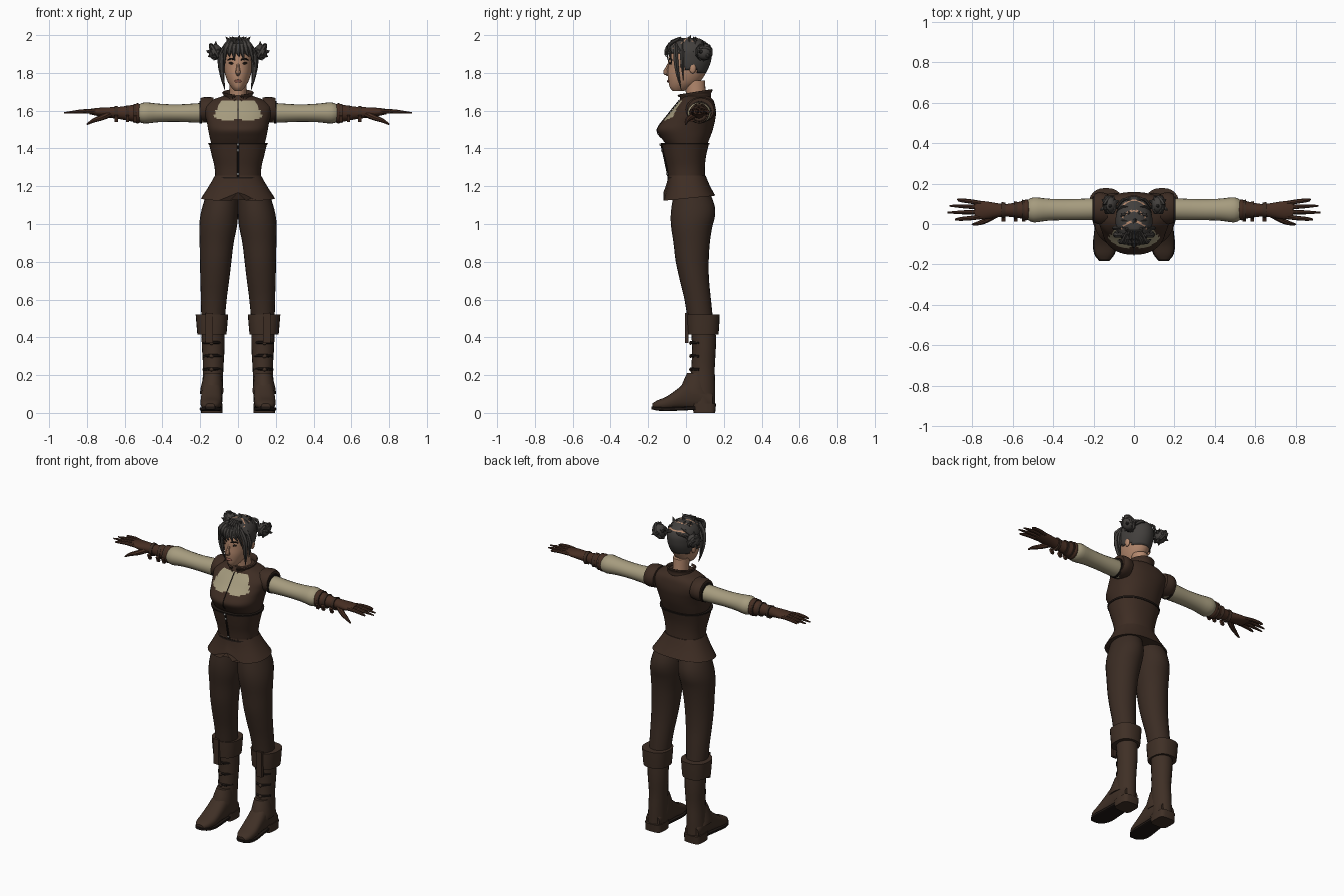
import bpy, bmesh, math, random
from mathutils import Vector, Matrix

random.seed(4)


def mat(name, *c):
    m = bpy.data.materials.new(name)
    m.diffuse_color = (*c, 1)
    return m


PANTS = mat("trouser_brown", .043, .025, .017)
VEST = mat("vest_leather", .048, .026, .017)
BOOT = mat("boot_leather", .050, .029, .019)
GLOVE = mat("glove_leather", .062, .027, .016)
SHIRT = mat("cream_cloth", .38, .33, .21)
SKIN = mat("skin", .46, .25, .155)
HAIR = mat("dark_hair", .055, .050, .046)
DARK = mat("dark_trim", .014, .009, .007)
METAL = mat("metal", .30, .30, .29)
LIPS = mat("lips", .26, .10, .07)


def finish(bm, name, mats, mirror=False, thick=0, angle=40):
    mats = mats if isinstance(mats, (list, tuple)) else [mats]
    bmesh.ops.recalc_face_normals(bm, faces=bm.faces[:])
    me = bpy.data.meshes.new(name)
    bm.to_mesh(me)
    bm.free()
    for m in mats:
        me.materials.append(m)
    for p in me.polygons:
        p.use_smooth = True
    me.set_sharp_from_angle(angle=math.radians(angle))
    ob = bpy.data.objects.new(name, me)
    bpy.context.collection.objects.link(ob)
    if thick:
        s = ob.modifiers.new("thickness", 'SOLIDIFY')
        s.thickness = thick
    if mirror:
        ob.modifiers.new("mirror", 'MIRROR')
    return ob


def smooth_rings(rings, sub):
    out = []
    for i in range(len(rings) - 1):
        p = [rings[min(max(i + k, 0), len(rings) - 1)] for k in (-1, 0, 1, 2)]
        for s in range(sub):
            t = s / sub
            out.append([.5 * (2*b + (c-a)*t + (2*a-5*b+4*c-d)*t*t + (3*b-a-3*c+d)*t**3)
                        for a, b, c, d in zip(*p)])
    return out + [rings[-1]]


def skin_rings(bm, loops, cap=True):
    vs = [[bm.verts.new(p) for p in l] for l in loops]
    n = len(vs[0])
    for a, b in zip(vs, vs[1:]):
        for j in range(n):
            bm.faces.new((a[j], a[(j+1) % n], b[(j+1) % n], b[j]))
    if cap:
        bm.faces.new(vs[0])
        bm.faces.new(vs[-1])


def loft(name, rings, mats, axis='z', n=20, power=2, sub=3, cap=True, mirror=False,
         warp=None, keep=None, paint=None, thick=0):
    """Rings are (position, centre a, centre b, radius a, radius b)."""
    loops = []
    for t, ca, cb, ra, rb in smooth_rings(rings, sub):
        loop = []
        for j in range(n):
            c, s = math.cos(2*math.pi*j/n), math.sin(2*math.pi*j/n)
            a = ca + ra * math.copysign(abs(c)**(2/power), c)
            b = cb + rb * math.copysign(abs(s)**(2/power), s)
            p = Vector({'x': (t, a, b), 'y': (a, t, b), 'z': (a, b, t)}[axis])
            loop.append(warp(p) if warp else p)
        loops.append(loop)
    bm = bmesh.new()
    skin_rings(bm, loops, cap)
    if keep:
        bad = [f for f in bm.faces if not keep(f.calc_center_median())]
        bmesh.ops.delete(bm, geom=bad, context='FACES')
    if paint:
        for f in bm.faces:
            f.material_index = paint(f.calc_center_median())
    return finish(bm, name, mats, mirror, thick)


def body(rows):
    """(z, front y, back y, half width) to rings centred on x = 0."""
    return [(z, 0, (f+b)/2, w, (b-f)/2) for z, f, b, w in rows]


def tube(name, pts, radii, m, n=8, flat=1, mirror=False, sub=3):
    path = smooth_rings([(*p, r) for p, r in zip(pts, radii)], sub)
    pos = [Vector(p[:3]) for p in path]
    loops = []
    for i, p in enumerate(pos):
        t = (pos[min(i+1, len(pos)-1)] - pos[max(i-1, 0)]).normalized()
        u = t.cross(Vector((0, 1, 0)) if abs(t.y) < .85 else Vector((1, 0, 0))).normalized()
        v = t.cross(u)
        r = max(path[i][3], .0008)
        loops.append([p + u*r*math.cos(2*math.pi*k/n) + v*r*flat*math.sin(2*math.pi*k/n)
                      for k in range(n)])
    bm = bmesh.new()
    skin_rings(bm, loops)
    return finish(bm, name, m, mirror)


def ball(name, loc, size, m, mirror=False, rot=0):
    bm = bmesh.new()
    bmesh.ops.create_uvsphere(bm, u_segments=14, v_segments=9, radius=1, matrix=Matrix.Translation(loc)
                              @ Matrix.Rotation(rot, 4, 'Y') @ Matrix.Diagonal((*size, 1)))
    return finish(bm, name, m, mirror)


def block(name, loc, size, m, mirror=False, rot=0):
    bm = bmesh.new()
    bmesh.ops.create_cube(bm, size=1, matrix=Matrix.Translation(loc)
                          @ Matrix.Rotation(rot, 4, 'X') @ Matrix.Diagonal((*size, 1)))
    return finish(bm, name, m, mirror)


# Head, neck and face
loft("head", body([(1.705, -.07, -.01, .018), (1.722, -.085, .03, .034), (1.75, -.092, .07, .053),
                   (1.79, -.097, .10, .068), (1.83, -.095, .115, .076), (1.87, -.094, .12, .079),
                   (1.91, -.085, .12, .076), (1.95, -.06, .10, .06), (1.975, -.02, .06, .03)]), SKIN, n=28)
loft("neck", [(1.60, 0, .06, .06, .06), (1.66, 0, .055, .046, .052), (1.76, 0, .045, .045, .055)], SKIN)
tube("nose", [(0, -.089, 1.85), (0, -.102, 1.82), (0, -.107, 1.803), (0, -.092, 1.792)], [.007, .010, .014, .010], SKIN)
ball("lips", (0, -.093, 1.756), (.021, .007, .008), LIPS)
ball("ear", (.079, .035, 1.825), (.010, .018, .028), SKIN, True)
ball("eye", (.034, -.084, 1.851), (.016, .006, .006), DARK, True, -.1)
tube("eyebrow", [(.013, -.092, 1.868), (.035, -.086, 1.875), (.055, -.072, 1.868)], [.003, .005, .002], DARK, mirror=True)


# Hair cap with parted sections showing the scalp
def scalp(c):
    return int(c.z > 1.925 and abs(c.x) < .062 and ((c.y + .2 + c.x*c.x*9) / .052) % 1 < .2)


loft("hair_cap", body([(1.78, -.09, .095, .076), (1.84, -.105, .125, .088), (1.88, -.107, .135, .091),
                       (1.92, -.10, .135, .089), (1.955, -.075, .115, .072), (1.98, -.035, .075, .04),
                       (1.985, -.01, .05, .012)]), [HAIR, SKIN], n=56, sub=5, thick=.006,
     keep=lambda c: c.z > 1.81 - .2*(c.y-.05) and not (c.y < -.025 and c.z < 1.905), paint=scalp)
for i in range(7):
    x = (i - 3) * .021
    drop = 1.865 + .02 * (i % 2) - (.03 if abs(i-3) == 3 else 0)
    tube("fringe", [(x*.5, -.03, 1.982), (x*.9, -.088, 1.95), (x*1.1, -.109 + abs(x)*.4, 1.91),
                    (x*1.25 + .008, -.105 + abs(x)*.5, drop)], [.010, .015, .012, .001], HAIR, 6, .6)
tube("side_lock", [(.05, -.055, 1.955), (.085, -.055, 1.89), (.085, -.045, 1.80), (.07, -.025, 1.71)],
     [.012, .018, .014, .001], HAIR, 6, .8, True)
tube("thin_lock", [(.06, -.02, 1.95), (.094, -.02, 1.87), (.088, -.015, 1.76)], [.012, .015, .001], HAIR, 6, .8, True)
for i in range(6):
    y = -.06 + i * .035
    tube("hair_section", [(.01, y, 1.978 - 4*(y-.02)**2), (.05, y+.008, 1.965 - 3*(y-.02)**2),
                          (.085, .01 + y*.6, 1.91)], [.007, .011, .006], HAIR, 6, .7, True)
tube("top_tuft", [(0, .01, 1.97), (.005, .02, 1.985), (.008, .025, 2.0)], [.02, .01, 0], HAIR, 6)
for x, y in ((.03, -.02), (.045, .05), (.02, .06)):
    tube("hair_tip", [(x, y, 1.96), (x*1.2, y-.005, 1.978), (x*1.5, y-.012, 1.993)], [.014, .008, 0], HAIR, 6, mirror=True)

# Twin buns
ball("bun", (.12, .095, 1.91), (.036, .042, .042), HAIR, True)
for k in range(3):
    ring = [(.12 + .024*math.cos(a)*math.cos(k*1.05) + .014*math.sin(k*2), .095 + .038*math.sin(a),
             1.91 + .038*math.cos(a) * (1 - .25*k)) for a in [2*math.pi*j/10 for j in range(11)]]
    tube("bun_coil", ring, [.011]*11, HAIR, 6, mirror=True, sub=1)
for k in range(8):
    a = k*.8 + random.random()*.4
    d = Vector((math.cos(a), random.uniform(-.7, .7), math.sin(a))).normalized()
    o = Vector((.12, .095, 1.91))
    tube("bun_tip", [o + d*.025, o + d*.043, o + d*.056 + Vector((0, 0, .004))], [.014, .008, 0], HAIR, 6, mirror=True)


# Vest with a cloth neckline panel
def neckline(c):
    x = abs(c.x)
    return int(c.y < .04 and 1.565 - .018*math.sin(min(x/.12, 1)*math.pi) < c.z < 1.652
               and x < .128 - .45*(c.z-1.57))


loft("vest", body([(1.42, -.105, .112, .14), (1.46, -.133, .128, .15), (1.50, -.152, .142, .158),
                   (1.54, -.128, .152, .165), (1.58, -.092, .158, .175), (1.62, -.06, .155, .178),
                   (1.655, -.032, .145, .14), (1.68, -.015, .12, .07)]), [VEST, SHIRT],
     n=64, sub=5, power=2.3, paint=neckline)
loft("shoulder_cap", [(.13, .075, 1.605, .075, .065), (.17, .078, 1.605, .08, .068),
                      (.198, .078, 1.603, .07, .064)], VEST, 'x', mirror=True)
loft("armhole_trim", [(.190, .074, 1.592, .062, .060), (.204, .074, 1.592, .061, .059)], DARK, 'x', mirror=True)
loft("collar", body([(1.655, -.03, .125, .075), (1.68, -.03, .125, .068), (1.70, -.04, .135, .078)]), VEST,
     n=32, cap=False, thick=.008, warp=lambda p: p + Vector((0, 0, .16*(p.y-.05))),
     keep=lambda c: not (abs(c.x) < .02 and c.y < 0))
tube("neckline_seam", [(0, -.036, 1.655), (0, -.096, 1.58), (0, -.154, 1.50), (0, -.13, 1.455)], [.003]*4, DARK, 6)

# Waist corset, clasps and flared peplum
loft("corset", body([(1.245, -.092, .10, .12), (1.30, -.10, .10, .124), (1.36, -.115, .106, .138),
                     (1.428, -.13, .122, .155)]), VEST, n=36, power=2.3)
loft("corset_edge", body([(1.42, -.132, .124, .157), (1.43, -.134, .126, .158)]), DARK, n=36, power=2.3)
tube("corset_seam", [(0, -.093, 1.25), (0, -.116, 1.36), (0, -.131, 1.425)], [.006]*3, DARK, 6)
for z, y in ((1.265, -.099), (1.39, -.127), (1.42, -.135)):
    ball("clasp", (0, y, z), (.007, .006, .007), METAL)
loft("peplum", body([(1.258, -.094, .103, .121), (1.20, -.102, .125, .154), (1.135, -.12, .155, .195)]), VEST,
     n=40, power=2.4, warp=lambda p: p + Vector((0, 0, (1.258-p.z)*(.8*p.y + (.35 if abs(p.x) < .02 and p.y < 0 else 0)))))
loft("waist_edge", body([(1.24, -.099, .107, .125), (1.25, -.098, .106, .124)]), DARK, n=36, power=2.3)

# Trousers
loft("trouser_leg", [(1.18, .08, .03, .08, .09), (1.10, .092, .038, .094, .113), (1.04, .10, .036, .10, .117),
                     (.98, .106, .03, .099, .108), (.90, .113, .03, .09, .096), (.80, .118, .033, .083, .087),
                     (.70, .123, .045, .076, .077), (.60, .128, .062, .068, .070), (.46, .133, .08, .06, .066)],
     PANTS, n=24, mirror=True)

# Boots
loft("boot_shaft", [(.48, .133, .09, .062, .066), (.35, .131, .095, .06, .063), (.24, .131, .09, .054, .062),
                    (.14, .135, .086, .054, .068), (.035, .138, .088, .054, .066)], BOOT, mirror=True)
loft("boot_cuff", [(.415, .138, .09, .077, .082), (.47, .138, .09, .082, .086), (.52, .138, .09, .086, .088)],
     BOOT, n=24, sub=2, power=2.4, mirror=True)
loft("boot_foot", [(.14, .138, .06, .048, .045), (.06, .138, .10, .055, .085), (.01, .138, .095, .055, .078),
                   (-.04, .14, .075, .056, .056), (-.10, .143, .052, .056, .036), (-.15, .146, .042, .046, .025),
                   (-.178, .147, .036, .024, .014)], BOOT, 'y', power=2.5, mirror=True)
loft("boot_sole", [(.05, .138, .026, .052, .010), (-.03, .14, .022, .056, .010), (-.10, .143, .02, .06, .010),
                   (-.15, .146, .022, .05, .010), (-.182, .147, .027, .025, .008)], DARK, 'y', power=5, mirror=True)
loft("boot_heel", [(0, .138, .097, .057, .057), (.05, .138, .095, .056, .064)], BOOT, sub=1, power=4, mirror=True)
block("cuff_strap", (.152, .004, .45), (.038, .018, .16), VEST, True)
for z in (.23, .30, .37):
    tube("boot_strap", [(.085, .07, z), (.112, .032, z+.003), (.15, .03, z+.003), (.182, .07, z)], [.008]*4, DARK, 6, mirror=True)
    ball("boot_buckle", (.14, .024, z), (.012, .007, .010), BOOT, True)
loft("ankle_flap", [(.21, .133, .06, .045, .055), (.13, .138, .045, .060, .075), (.10, .14, .05, .061, .085)],
     BOOT, sub=2, mirror=True)

# Sleeves and gloves
loft("sleeve", [(.15, .075, 1.59, .05, .05), (.20, .073, 1.588, .054, .052), (.32, .071, 1.587, .052, .046),
                (.42, .071, 1.588, .054, .049), (.495, .07, 1.588, .062, .056), (.53, .07, 1.586, .046, .042)],
     SHIRT, 'x', mirror=True)
loft("glove", [(.51, .07, 1.585, .04, .04), (.53, .07, 1.586, .052, .054), (.555, .07, 1.586, .043, .045),
               (.63, .068, 1.588, .031, .032), (.68, .068, 1.59, .036, .028), (.74, .068, 1.593, .045, .022),
               (.785, .07, 1.595, .04, .014)], GLOVE, 'x', mirror=True)
for x, r in ((.545, .052), (.585, .044), (.645, .040)):
    loft("glove_strap", [(x-.009, .069, 1.586, r*.92, r*.95), (x+.009, .069, 1.586, r, r)], VEST, 'x', 14, sub=1, mirror=True)
    block("strap_end", (x, .026, 1.558), (.018, .014, .035), GLOVE, True, .4)
for y, dy, tip in ((.036, -.014, .885), (.060, -.003, .922), (.082, .008, .912), (.102, .02, .872)):
    tube("finger", [(.755, y, 1.594), (.81, y + dy*.5, 1.597), (.86, y + dy*.8, 1.593), (tip, y + dy, 1.588)],
         [.012, .011, .009, .004], GLOVE, mirror=True)
tube("thumb", [(.68, .05, 1.582), (.725, .022, 1.562), (.765, .005, 1.548), (.80, -.002, 1.527)],
     [.018, .015, .011, .004], GLOVE, mirror=True)
